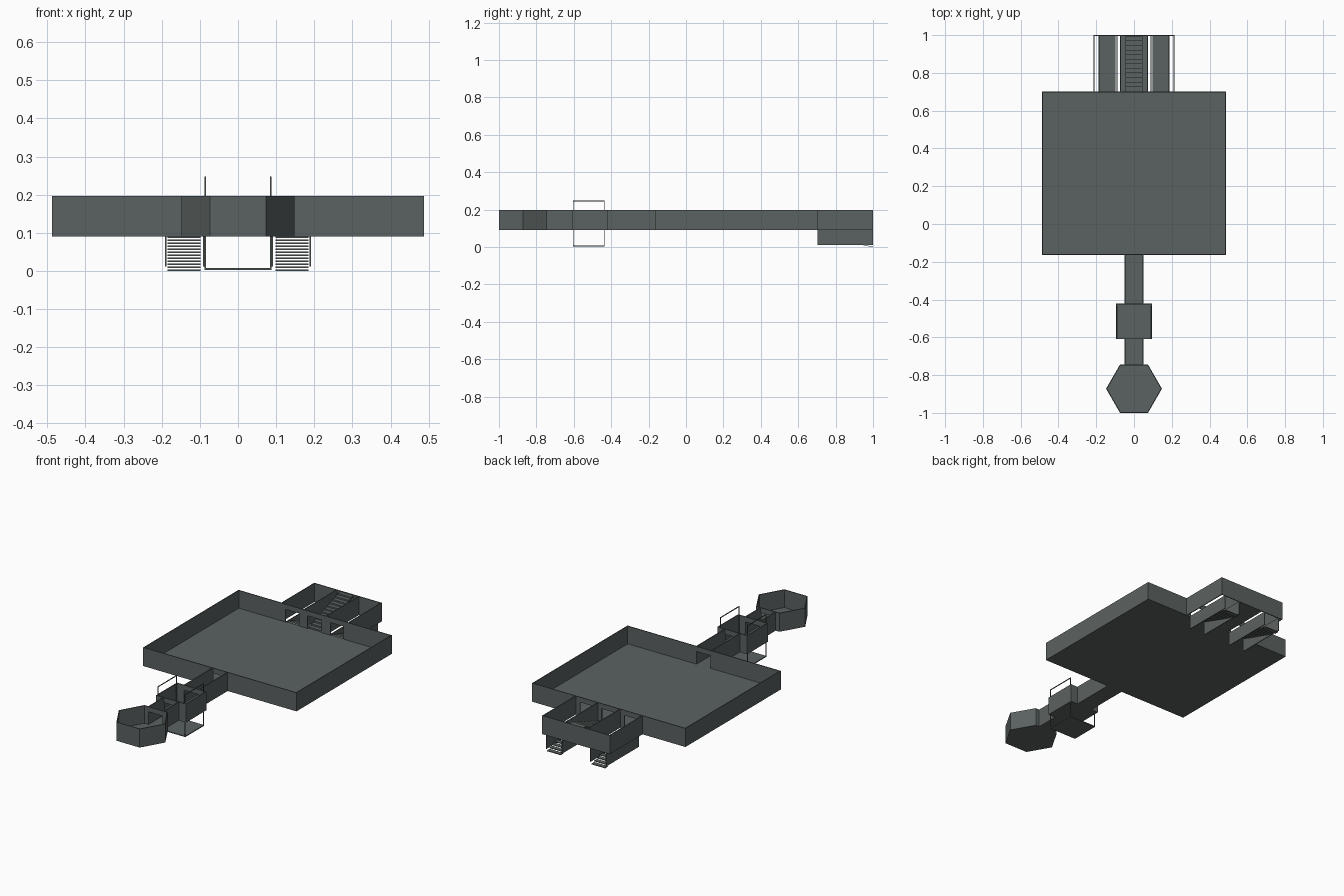
import bpy, bmesh, math

if "Cube" in bpy.data.objects:
    bpy.data.objects.remove(bpy.data.objects["Cube"])

mat = bpy.data.materials.new("slate grey")
mat.diffuse_color = (0.105, 0.122, 0.12, 1)
mat.use_nodes = True
mat.node_tree.nodes["Principled BSDF"].inputs["Base Color"].default_value = mat.diffuse_color

T = 0.005                            # wall thickness
FLOOR, BASE, TOP = 0.09, 0.095, 0.197
DOOR = 0.168                         # door head height


def finish(name, bm):
    me = bpy.data.meshes.new(name)
    bmesh.ops.recalc_face_normals(bm, faces=bm.faces)
    bm.to_mesh(me)
    bm.free()
    me.materials.append(mat)
    ob = bpy.data.objects.new(name, me)
    bpy.context.collection.objects.link(ob)
    return ob


def add_box(bm, x0, x1, y0, y1, z0, z1):
    vs = bmesh.ops.create_cube(bm, size=1)["verts"]
    for v in vs:
        v.co = ((x0 + x1) / 2 + v.co.x * (x1 - x0),
                (y0 + y1) / 2 + v.co.y * (y1 - y0),
                (z0 + z1) / 2 + v.co.z * (z1 - z0))


def boxes(name, items):
    bm = bmesh.new()
    for b in items:
        add_box(bm, *b)
    return finish(name, bm)


def wall_x(x0, x1, y, doors=()):
    """Wall along x from y to y+T, with (centre, width) door openings."""
    out, x = [], x0
    for c, w in doors:
        out.append((x, c - w / 2, y, y + T, FLOOR, TOP))
        out.append((c - w / 2, c + w / 2, y, y + T, DOOR, TOP))
        x = c + w / 2
    return out + [(x, x1, y, y + T, FLOOR, TOP)]


def wall_pair(x, y0, y1, z0=FLOOR, z1=TOP):
    """Mirrored walls along y whose outer faces are at -x and +x."""
    return [(-x, -x + T, y0, y1, z0, z1), (x - T, x, y0, y1, z0, z1)]


# Main hall
HX, HY0, HY1 = 0.488, -0.165, 0.702
boxes("hall_floor", [(-HX, HX, HY0, HY1, FLOOR, BASE)])
boxes("hall_walls", wall_pair(HX, HY0, HY1)
      + wall_x(-HX, HX, HY0, [(0, 0.09)])
      + wall_x(-HX, HX, HY1 - T, [(-0.142, 0.085), (0, 0.09), (0.142, 0.085)]))

# Corridors
for name, y0, y1 in (("hall_corridor", -0.42, HY0), ("hex_corridor", -0.744, -0.61)):
    boxes(name + "_floor", [(-0.05, 0.05, y0, y1, FLOOR, BASE)])
    boxes(name + "_walls", wall_pair(0.05, y0, y1))

# Lift room
boxes("lift_room_floor", [(-0.095, 0.095, -0.61, -0.42, FLOOR, BASE)])
boxes("lift_room_walls", wall_pair(0.095, -0.61, -0.42)
      + wall_x(-0.095, 0.095, -0.61, [(0, 0.09)])
      + wall_x(-0.095, 0.095, -0.42 - T, [(0, 0.09)]))

# Lift platform and the two upright frames
LX, LY0, LY1, LZ, R = 0.088, -0.605, -0.435, 0.248, 0.004
boxes("lift_platform", [(-LX, LX, LY0, LY1, 0.003, 0.008)])
frame = []
for x in (-LX, LX - R):
    frame += [(x, x + R, LY0, LY0 + R, 0.008, LZ), (x, x + R, LY1 - R, LY1, 0.008, LZ),
              (x, x + R, LY0, LY1, LZ - R, LZ)]
boxes("lift_frame", frame)

# Hexagonal room
HR, HC = 0.148, -0.872


def hex_ring(r, z):
    return [(r * math.cos(math.radians(60 * i)),
             HC + r * math.sin(math.radians(60 * i)), z) for i in range(6)]


bm = bmesh.new()
face = bm.faces.new([bm.verts.new(p) for p in hex_ring(HR, FLOOR)])
ext = bmesh.ops.extrude_face_region(bm, geom=[face])["geom"]
for v in [g for g in ext if isinstance(g, bmesh.types.BMVert)]:
    v.co.z = BASE
finish("hex_floor", bm)

bm = bmesh.new()
loops = [[bm.verts.new(p) for p in hex_ring(r, z)]
         for r, z in ((HR, BASE), (HR, TOP), (HR - T * 1.15, TOP), (HR - T * 1.15, BASE))]
for i in range(6):
    if i == 1:                       # side facing the corridor holds the door
        continue
    j = (i + 1) % 6
    for k in range(4):
        a, b = loops[k], loops[(k + 1) % 4]
        bm.faces.new((a[i], a[j], b[j], b[i]))
finish("hex_walls", bm)
boxes("hex_door_wall", wall_x(-HR / 2, HR / 2, HC + HR * math.sqrt(0.75) - T, [(0, 0.09)]))

# Stair hall walls, and the walled passage in its middle
boxes("stair_hall_walls", wall_pair(0.215, HY1, 1.0) + wall_x(-0.215, 0.215, 1.0 - T))
boxes("passage_floor", [(-0.073, 0.073, HY1, 1.0, FLOOR, BASE)])
boxes("passage_walls", wall_pair(0.073, HY1, 1.0 - T))

# Stairs up in the passage
N = 12
run = 0.29 / N
boxes("stairs_up", [(-0.044, 0.044, HY1 + i * run, HY1 + (i + 1) * run,
                     BASE + i * 0.1 / N, BASE + (i + 1) * 0.1 / N) for i in range(N)])

# Mirrored stairs down with open treads and side walls
N = 12
run = (1.0 - HY1) / N
for side, s in (("left", -1), ("right", 1)):
    treads = []
    for i in range(N):
        z = 0.09 - i * 0.086 / (N - 1)
        xs = sorted((s * 0.098, s * 0.185))
        treads.append((*xs, HY1 + i * run, HY1 + (i + 1) * run, z - 0.004, z))
    boxes(side + "_stairs_down", treads)
    walls = []
    for x in (0.0895, 0.1895):
        xs = sorted((s * (x - 0.002), s * (x + 0.002)))
        walls.append((*xs, HY1, 1.0, 0.012, FLOOR + 0.002))
    boxes(side + "_stairwell_walls", walls)
